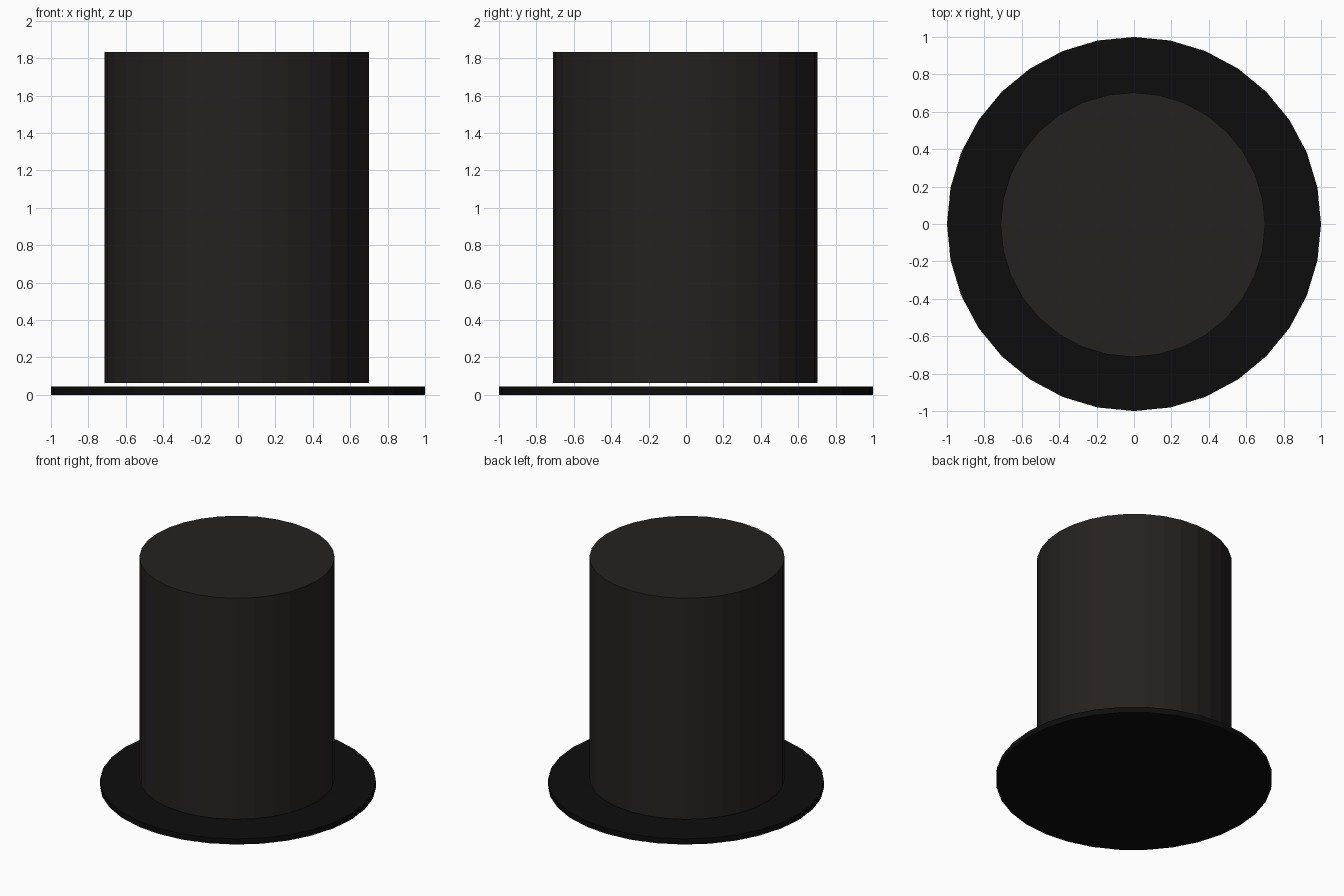
import bpy

if "Cube" in bpy.data.objects:
    bpy.data.objects.remove(bpy.data.objects["Cube"])


def disc(name, radius, z0, z1, x, y, color):
    """Flat-shaded 32-sided closed cylinder between two heights."""
    bpy.ops.mesh.primitive_cylinder_add(
        vertices=32, radius=radius, depth=z1 - z0,
        location=(x, y, (z0 + z1) / 2))
    obj = bpy.context.object
    obj.name = name
    mat = bpy.data.materials.new(name + "_felt")
    mat.diffuse_color = color
    mat.use_nodes = True
    mat.node_tree.nodes["Principled BSDF"].inputs["Base Color"].default_value = mat.diffuse_color
    obj.data.materials.append(mat)
    return obj


# Wide thin brim resting on the ground
disc("brim", 1.0, 0.0, 0.045, 0.0, 0.0, (0.004, 0.004, 0.004, 1))

# Tall crown, floating just above the brim and very slightly off centre
disc("crown", 0.707, 0.064, 1.832, -0.006, -0.004, (0.018, 0.016, 0.015, 1))
